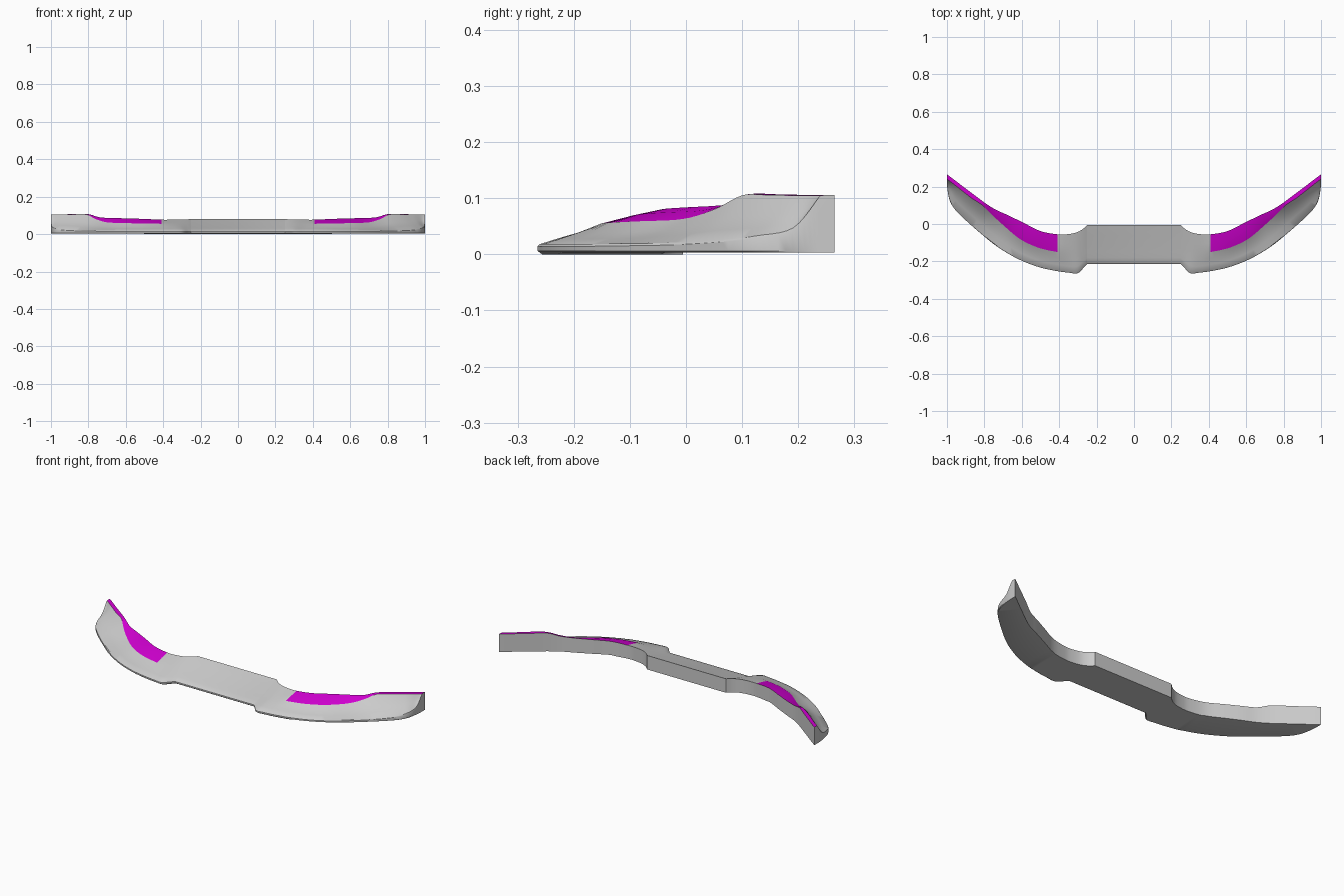
import bpy, math
from mathutils import Vector

if "Cube" in bpy.data.objects:
    bpy.data.objects.remove(bpy.data.objects["Cube"])

# Half-span stations: front lip (x,y,z) | panel front edge (x,y,z) | rear top edge (x,y,z)
ST = [
    (.25, -.213, .018,  .25, -.12, .045,  .25, -.005, .08),
    (.265, -.228, .018, .27, -.135, .046, .275, -.028, .079),
    (.30, -.263, .018,  .31, -.155, .048, .31, -.046, .078),
    (.35, -.26, .018,   .36, -.16, .050,  .36, -.055, .077),
    (.41, -.252, .018,  .41, -.15, .055,  .41, -.055, .077),
    (.51, -.230, .018,  .51, -.127, .057, .50, -.038, .081),
    (.62, -.187, .018,  .61, -.08, .059,  .59, .006, .084),
    (.73, -.122, .019,  .70, -.005, .063, .67, .045, .086),
    (.82, -.05, .020,   .76, .05, .080,   .74, .077, .090),
    (.90, .02, .023,    .81, .10, .105,   .80, .115, .107),
    (.955, .075, .027,  .87, .14, .106,   .86, .16, .107),
    (.985, .125, .033,  .93, .187, .105,  .92, .205, .106),
    (.998, .19, .047,   .975, .222, .105, .97, .243, .106),
    (1.0, .235, .10,    1.0, .24, .105,   1.0, .265, .106),
]
SUB = 5
PANEL_START = 4 * SUB


def spline(pts, sub):
    """Catmull-Rom through the stations."""
    out = []
    for i in range(len(pts) - 1):
        a, b, c, d = (pts[max(0, min(len(pts) - 1, i + k))] for k in (-1, 0, 1, 2))
        for s in range(sub):
            t = s / sub
            out.append(tuple(.5 * (2*q + (r-p)*t + (2*p-5*q+4*r-w)*t*t + (3*q-p-3*r+w)*t**3)
                             for p, q, r, w in zip(a, b, c, d)))
    return out + [pts[-1]]


def section(st, side):
    """Closed wing section, front underside round to rear underside."""
    F, M, B = Vector(st[0:3]), Vector(st[3:6]), Vector(st[6:9])
    F.x, M.x, B.x = min(F.x, 1), min(M.x, 1), min(B.x, 1)

    def mix(a, b, t, tz):
        p = a.lerp(b, t)
        p.z = a.z + (b.z - a.z) * tz
        return p
    inset = F.lerp(B, .04)
    dip = .0 if F.x < .5 else .003
    steep = max(0, min(1, (F.x - .30) / .25))      # inner part is a plain slope
    pts = [Vector((inset.x, inset.y, dip)), Vector((F.x, F.y, .006)),
           F - Vector((0, 0, .004)), mix(F, inset, .5, .04),
           mix(F, M, .35, .35 - .12 * steep), mix(F, M, .68, .68 - .16 * steep),
           M, mix(M, B, .5, .5 + .12 * steep), B, Vector((B.x, B.y, dip))]
    return [(side * p.x, p.y, p.z) for p in pts]


half = spline(ST, SUB)
stations = [(s, -1) for s in reversed(half)] + [(s, 1) for s in half]
rows = [section(s, side) for s, side in stations]
N, H = len(rows[0]), len(half)
verts = [p for r in rows for p in r]

body, panel = [], []
for i in range(len(rows) - 1):
    outer = i - H if i >= H else H - 2 - i         # segment index from the centre
    for j in range(N):
        k = (j + 1) % N
        face = (i*N + j, i*N + k, (i+1)*N + k, (i+1)*N + j)
        is_panel = outer >= PANEL_START and j in (6, 7) and i != H - 1
        (panel if is_panel else body).append(face[::-1])
# end caps
body.append(tuple(range(N))[::-1])
body.append(tuple((len(rows) - 1) * N + j for j in range(N)))


def make(name, faces, mat=None):
    used = sorted({v for f in faces for v in f})
    remap = {v: n for n, v in enumerate(used)}
    me = bpy.data.meshes.new(name)
    me.from_pydata([verts[v] for v in used], [], [[remap[v] for v in f] for f in faces])
    me.validate()
    ob = bpy.data.objects.new(name, me)
    bpy.context.collection.objects.link(ob)
    if mat:
        me.materials.append(mat)
    bpy.ops.object.select_all(action='DESELECT')
    ob.select_set(True)
    bpy.context.view_layer.objects.active = ob
    # consistent outward normals
    bpy.ops.object.shade_smooth_by_angle(angle=math.radians(32))
    return ob


# orient all faces so the top surface points up
def normal_z(f):
    a, b, c, d = (Vector(verts[v]) for v in f)
    return (c - a).cross(d - b).z


if sum(normal_z(f) for f in panel) < 0:
    body = [f[::-1] for f in body[:-2]] + body[-2:]
    panel = [f[::-1] for f in panel]


def cap_outward(f, sign):
    n = Vector()
    for a, b in zip(f, f[1:] + f[:1]):
        n += Vector(verts[a]).cross(Vector(verts[b]))
    return f if n.x * sign > 0 else f[::-1]


body[-2] = cap_outward(body[-2], -1)
body[-1] = cap_outward(body[-1], 1)

magenta = bpy.data.materials.new("magenta_trim")
magenta.diffuse_color = (0.65, 0.0, 0.65, 1)
magenta.use_nodes = True
magenta.node_tree.nodes["Principled BSDF"].inputs["Base Color"].default_value = magenta.diffuse_color
make("front_wing_body", body)
make("front_wing_trim_panels", panel, magenta)
